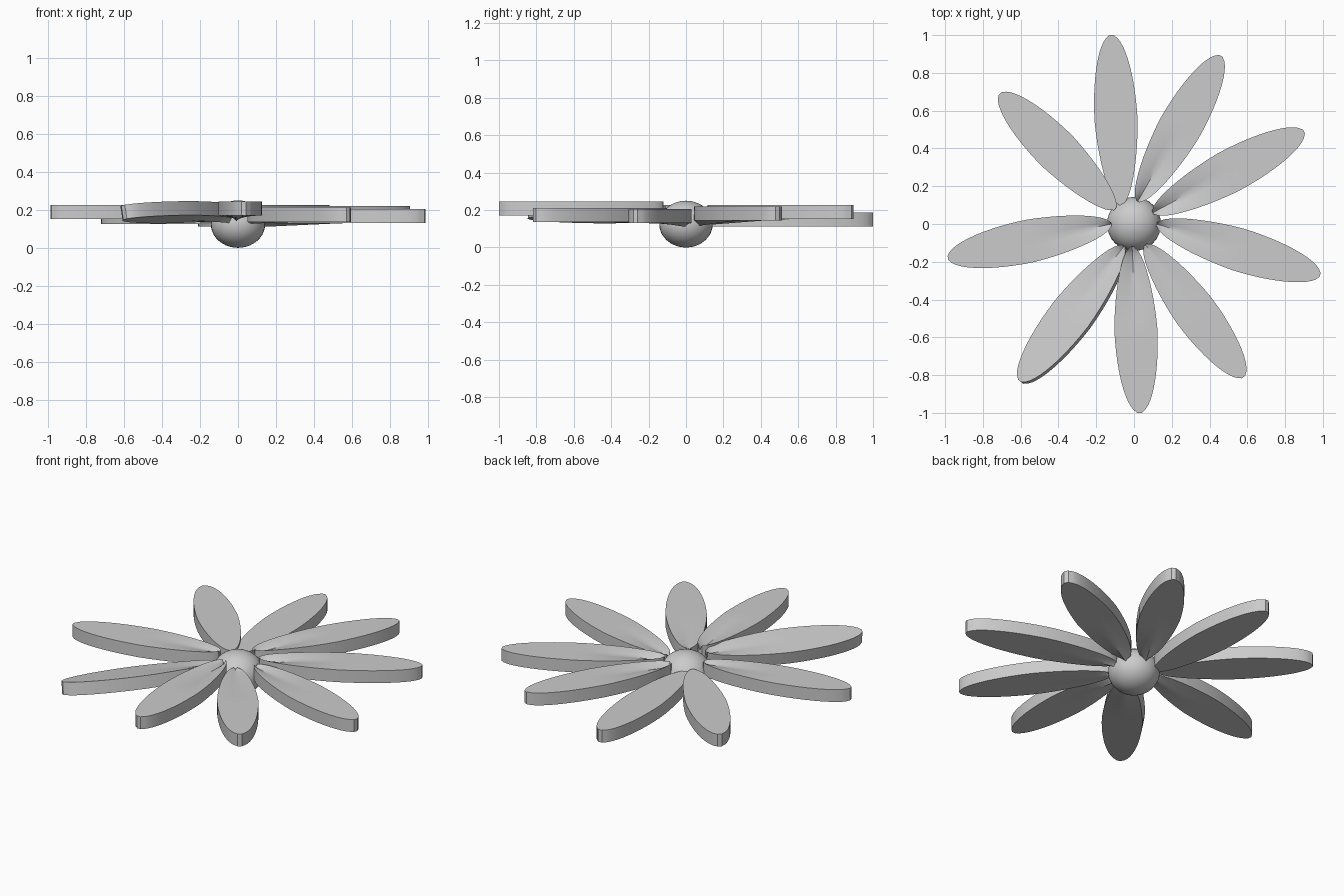
import bpy, bmesh, math
from mathutils import Vector, Matrix

if "Cube" in bpy.data.objects:
    bpy.data.objects.remove(bpy.data.objects["Cube"])

THICK = 0.075
ROWS, COLS = 24, 8


def half_width(t):
    # elliptical leaf outline, slightly slimmer at the base
    return max(0.012, 0.114 * math.sqrt(max(0.0, 1 - (2 * t - 1) ** 2)) * (0.84 + 0.16 * min(1, t / 0.5)))


def petal(name, base, tip, z_top, crease, roll=0.0):
    base, tip = Vector(base), Vector(tip)
    length = (tip - base).length
    bm = bmesh.new()
    grid = []
    for i in range(ROWS + 1):
        t = (1 - math.cos(math.pi * i / ROWS)) / 2
        w = half_width(t)
        row = []
        for j in range(COLS + 1):
            s = 2 * j / COLS - 1
            # shallow fold running out from the flower centre
            dip = -crease * max(0, 1 - t / 0.5) * (1 - abs(s)) ** 1.3
            row.append(bm.verts.new((t * length, s * w, dip)))
        grid.append(row)
    for i in range(ROWS):
        for j in range(COLS):
            bm.faces.new((grid[i][j], grid[i + 1][j], grid[i + 1][j + 1], grid[i][j + 1]))
    # straight-sided thickness
    ext = bmesh.ops.extrude_face_region(bm, geom=bm.faces[:])
    verts = [g for g in ext["geom"] if isinstance(g, bmesh.types.BMVert)]
    bmesh.ops.translate(bm, verts=verts, vec=(0, 0, -THICK))
    bmesh.ops.translate(bm, verts=bm.verts[:], vec=(0, 0, THICK / 2))
    bmesh.ops.recalc_face_normals(bm, faces=bm.faces[:])
    d = tip - base
    m = (Matrix.Translation((base.x, base.y, z_top - THICK / 2))
         @ Matrix.Rotation(math.atan2(d.y, d.x), 4, 'Z')
         @ Matrix.Rotation(math.radians(roll), 4, 'X'))
    bm.transform(m)
    me = bpy.data.meshes.new(name)
    bm.to_mesh(me)
    bm.free()
    ob = bpy.data.objects.new(name, me)
    bpy.context.collection.objects.link(ob)
    smooth(ob)


def smooth(ob):
    bpy.ops.object.select_all(action='DESELECT')
    ob.select_set(True)
    bpy.context.view_layer.objects.active = ob
    bpy.ops.object.shade_smooth_by_angle(angle=math.radians(35))


# nine petals: base, tip, top height, fold depth, roll
petals = [
    ((-0.07, 0.10), (-0.12, 1.00), 0.187, 0.0, 0),
    ((0.02, 0.12), (0.46, 0.89), 0.226, 0.03, 0),
    ((0.10, 0.06), (0.90, 0.49), 0.220, 0.03, 0),
    ((0.12, 0.00), (0.985, -0.27), 0.205, 0.02, 0),
    ((0.06, -0.11), (0.58, -0.81), 0.212, 0.01, 0),
    ((-0.01, -0.12), (0.03, -1.00), 0.245, 0.03, 0),
    ((-0.05, -0.12), (-0.60, -0.835), 0.225, 0.02, 11),
    ((-0.12, 0.00), (-0.985, -0.18), 0.226, 0.02, 0),
    ((-0.10, 0.08), (-0.71, 0.69), 0.200, 0.0, 0),
]
for k, p in enumerate(petals):
    petal(f"petal_{k + 1}", *p)

# flattened ball at the centre
bpy.ops.mesh.primitive_uv_sphere_add(segments=32, ring_count=20, radius=1, location=(0, 0, 0.125))
core = bpy.context.object
core.name = "flower_centre"
core.scale = (0.143, 0.143, 0.125)
smooth(core)
